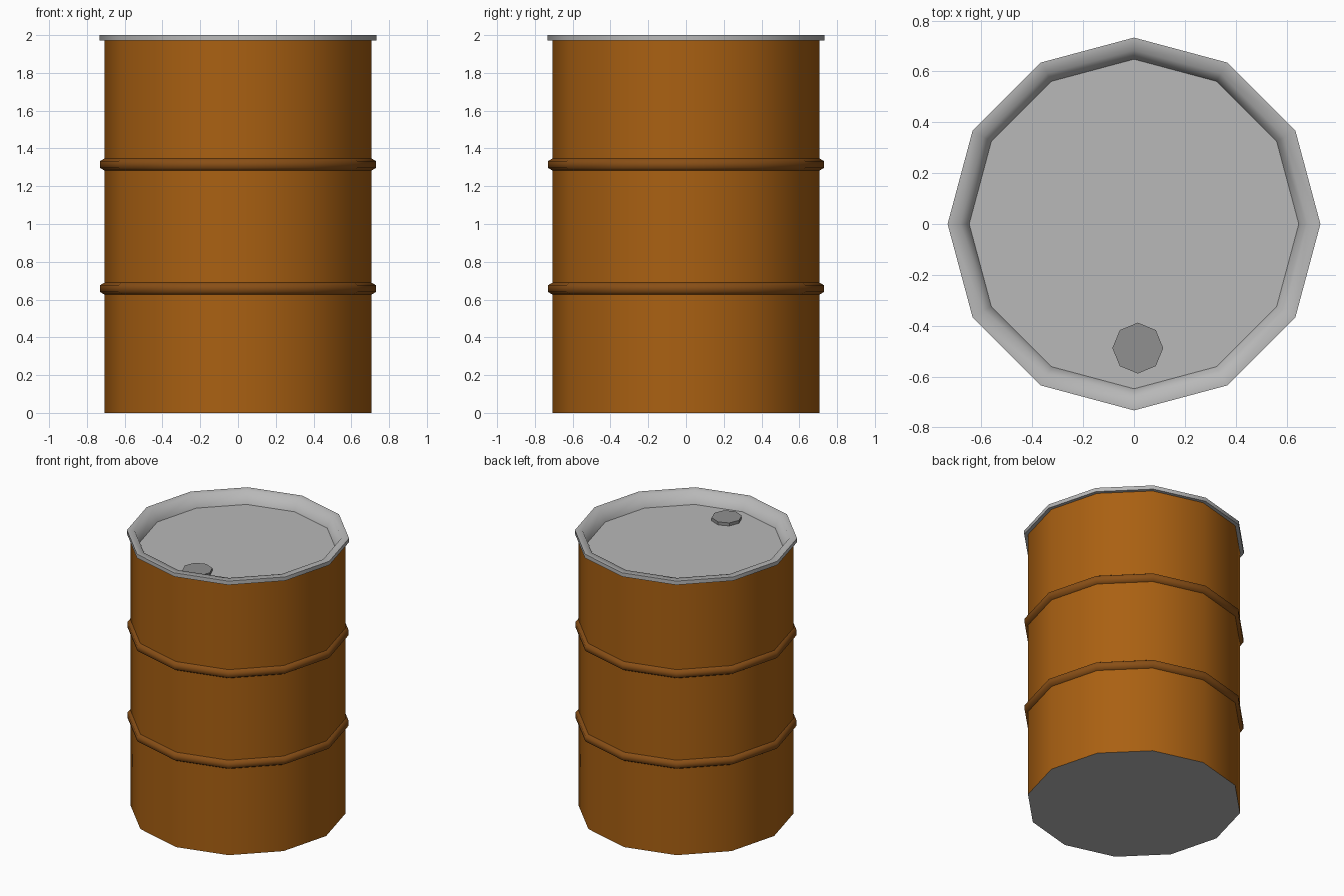
import bpy, bmesh, math

if "Cube" in bpy.data.objects:
    bpy.data.objects.remove(bpy.data.objects["Cube"])


def material(name, rgb):
    m = bpy.data.materials.new(name)
    m.diffuse_color = (*rgb, 1)
    m.use_nodes = True
    m.node_tree.nodes["Principled BSDF"].inputs["Base Color"].default_value = m.diffuse_color
    return m


ORANGE = material("orange paint", (0.40, 0.118, 0.006))
BROWN = material("dark orange bands", (0.25, 0.078, 0.008))
GREY = material("light grey metal", (0.48, 0.48, 0.48))
DARK = material("mid grey metal", (0.28, 0.28, 0.28))


def lathe(name, profile, sides, mat, angle, centre=(0, 0)):
    """Spin an (r, z) profile, listed bottom to top on the outside; r = 0 closes with a cap."""
    bm = bmesh.new()
    rings = []
    for r, z in profile:
        if r == 0:
            continue
        rings.append([bm.verts.new((centre[0] + r * math.cos(2 * math.pi * i / sides),
                                    centre[1] + r * math.sin(2 * math.pi * i / sides), z))
                      for i in range(sides)])
    for a, b in zip(rings, rings[1:]):
        for i in range(sides):
            j = (i + 1) % sides
            bm.faces.new((a[i], a[j], b[j], b[i]))
    if profile[0][0] == 0:
        bm.faces.new(rings[0][::-1])
    if profile[-1][0] == 0:
        bm.faces.new(rings[-1])
    me = bpy.data.meshes.new(name)
    bm.to_mesh(me)
    bm.free()
    me.materials.append(mat)
    ob = bpy.data.objects.new(name, me)
    bpy.context.collection.objects.link(ob)
    bpy.ops.object.select_all(action='DESELECT')
    ob.select_set(True)
    bpy.context.view_layer.objects.active = ob
    bpy.ops.object.shade_smooth_by_angle(angle=math.radians(angle))
    return ob


# Drum wall with grey base
body = lathe("drum_body", [(0, 0), (0.708, 0), (0.708, 1.973)], 12, ORANGE, 40)
body.data.materials.append(GREY)
for p in body.data.polygons:
    if p.normal.z < -0.9:
        p.material_index = 1

# Two raised hoops
for name, z in (("lower_hoop", 0.658), ("upper_hoop", 1.315)):
    lathe(name, [(0.708, z - 0.031), (0.73, z - 0.018), (0.73, z + 0.018), (0.708, z + 0.031)],
          12, BROWN, 75)

# Top rim with sloping inner wall, recessed lid and bung
lathe("top_rim", [(0.706, 1.972), (0.733, 1.972), (0.733, 2.0), (0.683, 2.0), (0.648, 1.915)],
      12, GREY, 75)
lathe("lid", [(0.648, 1.915), (0, 1.915)], 12, GREY, 40)
lathe("bung", [(0.1, 1.91), (0.1, 1.937), (0, 1.937)], 8, DARK, 30, (0.015, -0.488))
